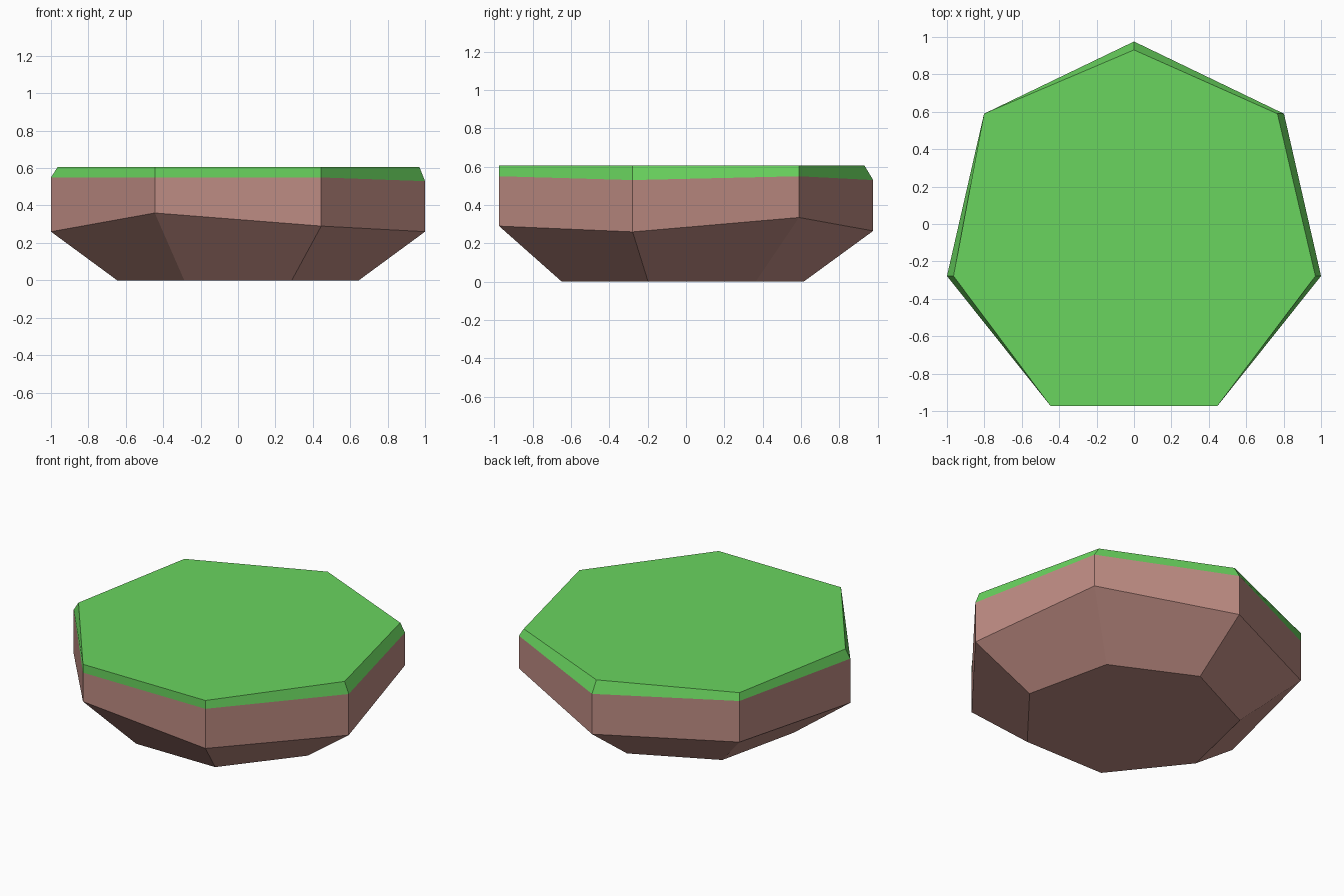
import bpy, bmesh, math

if "Cube" in bpy.data.objects:
    bpy.data.objects.remove(bpy.data.objects["Cube"])


def material(name, rgb):
    m = bpy.data.materials.new(name)
    m.diffuse_color = (*rgb, 1)
    m.use_nodes = True
    m.node_tree.nodes["Principled BSDF"].inputs["Base Color"].default_value = m.diffuse_color
    return m


earth = material("earth_brown", (0.515, 0.262, 0.227))
grass = material("grass_green", (0.144, 0.665, 0.114))

# Heptagon outline, counter-clockwise from the back corner
SIDES, RADIUS, CENTRE_Y = 7, 1.0257, -0.05
LOWER_Z = [0.265, 0.28, 0.26, 0.36, 0.29, 0.26, 0.335]  # uneven lower rim
GRASS_Z = [0.53, 0.55, 0.55, 0.55, 0.55, 0.53, 0.55]    # where grass starts
TOP_SHIFT = {0: (0, -0.045), 2: (0.035, 0), 5: (-0.03, 0), 6: (-0.035, 0)}


def corner(i, scale=1.0):
    a = math.pi / 2 + i * 2 * math.pi / SIDES
    return RADIUS * scale * math.cos(a), CENTRE_Y + RADIUS * scale * math.sin(a)


def build(name, rings, mat, cap_bottom=False, cap_top=False):
    """Join rings of corners into flat-faced bands, with optional caps."""
    bm = bmesh.new()
    loops = [[bm.verts.new(p) for p in ring] for ring in rings]
    for low, high in zip(loops, loops[1:]):
        for i in range(SIDES):
            j = (i + 1) % SIDES
            bm.faces.new((low[i], low[j], high[j], high[i]))
    if cap_bottom:
        bm.faces.new(loops[0][::-1])
    if cap_top:
        bm.faces.new(loops[-1])
    mesh = bpy.data.meshes.new(name)
    bm.to_mesh(mesh)
    bm.free()
    mesh.materials.append(mat)
    obj = bpy.data.objects.new(name, mesh)
    bpy.context.collection.objects.link(obj)


# Ring positions from the ground up
base = [(*corner(i, 0.646), 0) for i in range(SIDES)]
lower = [(*corner(i), LOWER_Z[i]) for i in range(SIDES)]
edge = [(*corner(i), GRASS_Z[i]) for i in range(SIDES)]
top = []
for i in range(SIDES):
    x, y = corner(i)
    dx, dy = TOP_SHIFT.get(i, (0, 0))
    top.append((x + dx, y + dy, 0.605))

# Earth body: tapered underside and upright wall
build("earth_body", [base, lower, edge], earth, cap_bottom=True)
# Grass layer: chipped rim and flat top
build("grass_top", [edge, top], grass, cap_top=True)
